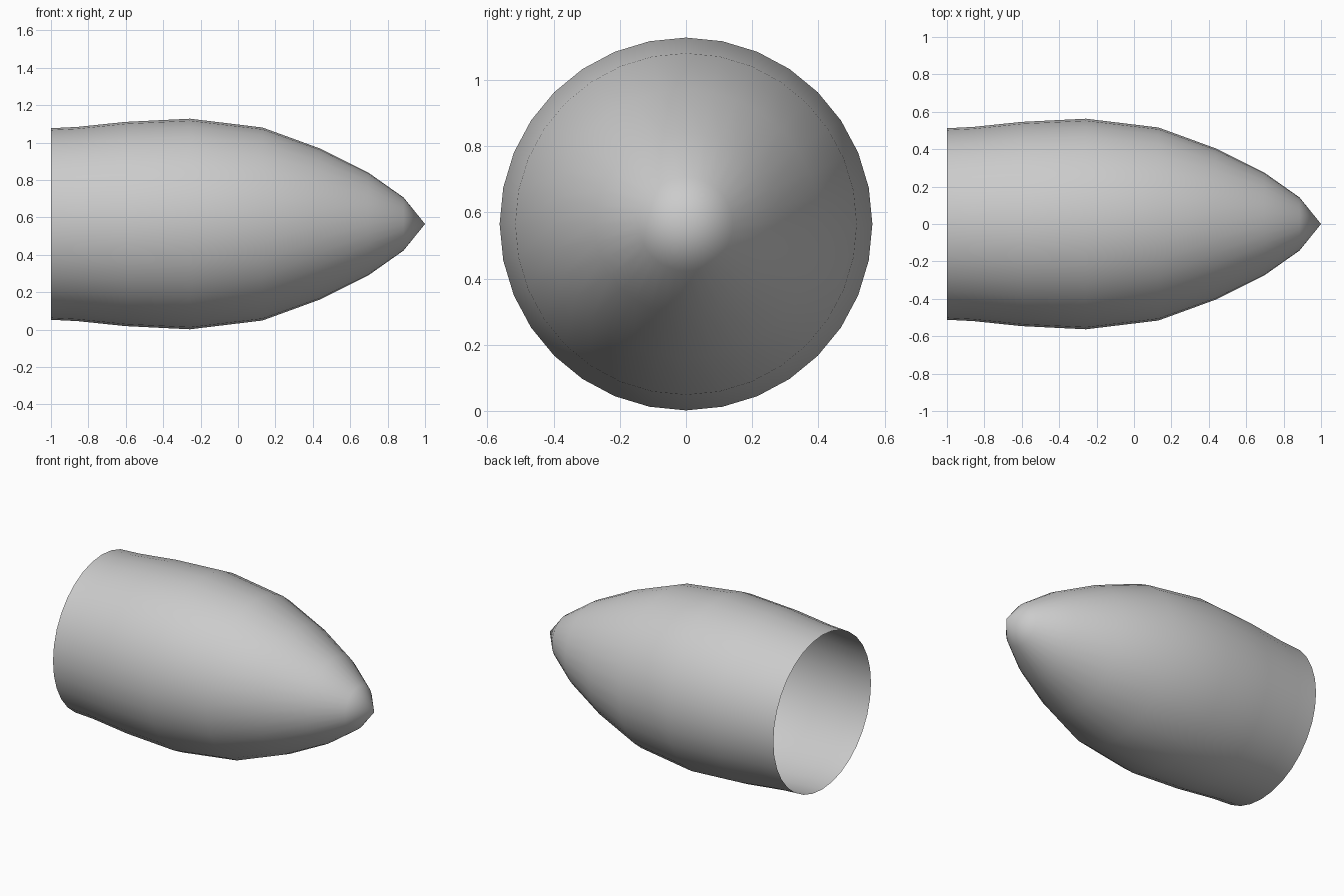
import bpy, bmesh, math

if "Cube" in bpy.data.objects:
    bpy.data.objects.remove(bpy.data.objects["Cube"])

SIDES = 32
CENTER_Z = 0.565
# outline from the open rear rim to just behind the tip: (x, radius)
PROFILE = [(-1.0, 0.512), (-0.86, 0.519), (-0.60, 0.546), (-0.257, 0.563),
           (0.13, 0.516), (0.435, 0.405), (0.695, 0.276), (0.885, 0.142)]

# open nose-cone shell, turned around the x axis
bm = bmesh.new()
rings = []
for x, r in PROFILE:
    rings.append([bm.verts.new((x, r * math.sin(2 * math.pi * i / SIDES),
                                CENTER_Z + r * math.cos(2 * math.pi * i / SIDES)))
                  for i in range(SIDES)])
tip = bm.verts.new((1.0, 0.0, CENTER_Z))
for a, b in zip(rings, rings[1:]):
    for i in range(SIDES):
        j = (i + 1) % SIDES
        bm.faces.new((a[i], b[i], b[j], a[j]))

# pointed tip
for i in range(SIDES):
    bm.faces.new((rings[-1][i], tip, rings[-1][(i + 1) % SIDES]))

# face normals outward
bm.normal_update()
f = bm.faces[:][0]
c = f.calc_center_median()
if f.normal.y * c.y + f.normal.z * (c.z - CENTER_Z) < 0:
    bmesh.ops.reverse_faces(bm, faces=bm.faces[:])
for f in bm.faces:
    f.smooth = True

mesh = bpy.data.meshes.new("nose_cone")
bm.to_mesh(mesh)
bm.free()
obj = bpy.data.objects.new("nose_cone", mesh)
bpy.context.collection.objects.link(obj)
